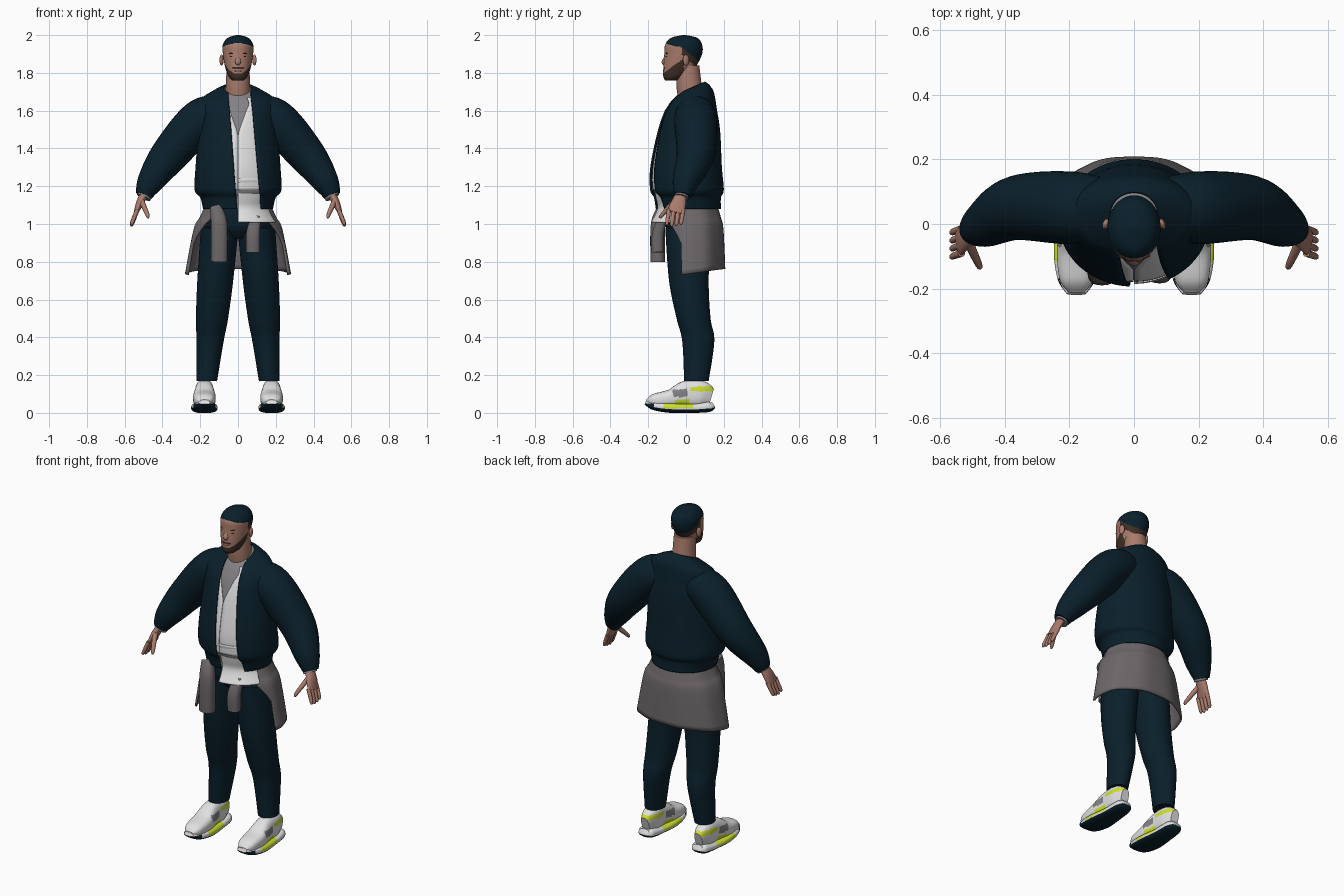
import bpy, bmesh
from math import sin, cos, asin, pi
from mathutils import Vector

if "Cube" in bpy.data.objects:
    bpy.data.objects.remove(bpy.data.objects["Cube"])


def material(name, *colour):
    mat = bpy.data.materials.new(name)
    mat.use_nodes = True
    mat.diffuse_color = (*colour, 1)
    shader = mat.node_tree.nodes["Principled BSDF"]
    shader.inputs["Base Color"].default_value = (*colour, 1)
    shader.inputs["Roughness"].default_value = 0.8
    return mat


navy = material("navy", 0.003, 0.014, 0.024)
grey = material("warm grey", 0.15, 0.135, 0.14)
light_grey = material("light grey", 0.23, 0.22, 0.23)
white = material("off white", 0.75, 0.75, 0.75)
skin = material("skin", 0.4, 0.2, 0.15)
brown = material("dark brown", 0.05, 0.03, 0.02)
lime = material("lime", 0.62, 0.75, 0.03)
lip = material("lip", 0.25, 0.1, 0.08)


def power(value, exponent):
    return abs(value) ** exponent * (1 if value >= 0 else -1)


def spline(rows, steps):
    """Smooth curve through rows of numbers."""
    out = []
    last = len(rows) - 1
    for i in range(last):
        around = (rows[max(i - 1, 0)], rows[i], rows[i + 1], rows[min(i + 2, last)])
        for k in range(steps):
            t = k / steps
            out.append([b + t / 2 * (c - a + t * (2*a - 5*b + 4*c - d + t * (3*b - a - 3*c + d)))
                        for a, b, c, d in zip(*around)])
    return out + [list(rows[last])]


def finish(ob):
    bpy.ops.object.select_all(action="DESELECT")
    bpy.context.view_layer.objects.active = ob
    ob.select_set(True)
    bpy.ops.object.shade_smooth_by_angle(angle=0.9)


def bridge(name, rings, mats, closed=True, rule=None, thick=0):
    """Join rings of points into a smooth mesh, coloured by a rule."""
    bm = bmesh.new()
    grid = [[bm.verts.new(point) for point in ring] for ring in rings]
    count = len(grid[0])
    for low, high in zip(grid, grid[1:]):
        for j in range(count if closed else count - 1):
            k = (j + 1) % count
            bm.faces.new((low[j], low[k], high[k], high[j]))
    if closed:
        bm.faces.new(grid[0][::-1])
        bm.faces.new(grid[-1])
    bm.normal_update()
    if rule:
        for face in bm.faces:
            face.material_index = rule(face.calc_center_median(), face.normal)
    mesh = bpy.data.meshes.new(name)
    bm.to_mesh(mesh)
    bm.free()
    for mat in mats:
        mesh.materials.append(mat)
    ob = bpy.data.objects.new(name, mesh)
    bpy.context.collection.objects.link(ob)
    finish(ob)
    if thick:
        ob.modifiers.new("thickness", "SOLIDIFY").thickness = thick


def shell(name, rows, mats, centre=lambda z: 0, tilt=lambda z: 0, gap=None,
          seg=64, steps=6, ripple=0, rule=None, thick=0):
    """Upright loft; rows run upwards: height, half width, front y, back y."""
    rings = []
    for z, width, front, back in spline(rows, steps):
        start, end = gap(z, width) if gap else (0, 0)
        ring = []
        for j in range(seg):
            t = start + (2 * pi + end - start) * j / (seg - 1 if gap else seg)
            wave = 1 + ripple * cos(9 * t)
            y = (front + back - (back - front) * cos(t) * wave) / 2
            ring.append((centre(z) + width * sin(t) * wave, y, z + tilt(z) * y))
        rings.append(ring)
    bridge(name, rings, mats, not gap, rule, thick)


def tube(name, rows, mats, ref=(0, 1, 0), side=1, flat=1, seg=24, steps=5, boxy=1, rule=None):
    """Loft along a path: x, y, z, radius and, if given, the radius along ref."""
    rows = [row if len(row) > 4 else (*row, row[3] * flat) for row in rows]
    path = spline(rows, steps)
    centres = [Vector((side * x, y, z)) for x, y, z, *_ in path]
    rings = []
    for i, centre in enumerate(centres):
        along = (centres[min(i + 1, len(path) - 1)] - centres[max(i - 1, 0)]).normalized()
        across = Vector(ref)
        across = (across - along * across.dot(along)).normalized()
        up = across.cross(along)
        angles = [2 * pi * j / seg for j in range(seg)]
        rings.append([centre + up * power(cos(a), boxy) * path[i][3]
                      + across * power(sin(a), boxy) * path[i][4] for a in angles])
    bridge(name, rings, mats, rule=rule)


def blob(name, location, scale, mat, turn=0):
    bpy.ops.mesh.primitive_uv_sphere_add(location=location, rotation=(0, 0, turn))
    ob = bpy.context.object
    ob.name, ob.scale = name, scale
    ob.data.materials.append(mat)
    finish(ob)


def inset(rows, depth):
    """The same profile, worn further in."""
    return [(z, width - depth, front + depth, back - depth) for z, width, front, back in rows]


# Head with cropped hair and beard
def head_colour(c, normal):
    hairline = 1.957 - max(c.y + 0.02, 0) - 3 * c.x ** 2
    beard = c.y < -0.012 and c.z < 1.887 + c.y * 0.75
    moustache = c.y < -0.1 and abs(c.x) < 0.03 and 1.822 < c.z < 1.832
    faded_side = c.y > -0.02 and c.z > hairline - 0.045
    if c.z > hairline:
        return 1
    return 2 if beard or moustache or faded_side else 0


shell("head", [(1.76, 0.03, -0.11, -0.04), (1.78, 0.05, -0.12, 0), (1.83, 0.068, -0.12, 0.05),
               (1.9, 0.08, -0.115, 0.085), (1.95, 0.08, -0.11, 0.085), (1.985, 0.055, -0.08, 0.06),
               (2, 0.01, -0.02, 0)], [skin, navy, brown], seg=80, steps=12, rule=head_colour)
shell("neck", [(1.6, 0.07, -0.03, 0.1), (1.72, 0.065, -0.05, 0.085), (1.84, 0.06, -0.05, 0.07)], [skin])
tube("nose", [(0, -0.105, 1.885, 0.008), (0, -0.118, 1.857, 0.011), (0, -0.112, 1.842, 0.006)],
     [skin], ref=(1, 0, 0), flat=1.4)
blob("mouth", (0, -0.117, 1.812), (0.02, 0.005, 0.006), lip)

# Bomber jacket body, open down the front
jacket = [(1.08, 0.185, -0.16, 0.185), (1.14, 0.2, -0.17, 0.185), (1.18, 0.23, -0.19, 0.2),
          (1.3, 0.225, -0.19, 0.19), (1.5, 0.21, -0.15, 0.18), (1.64, 0.2, -0.1, 0.155),
          (1.685, 0.14, -0.075, 0.13), (1.71, 0.075, -0.05, 0.1)]


def collar_tilt(z):
    return max(0, z - 1.6) * 4


def jacket_gap(z, width):
    rise = z - 1.08
    return asin((0.125 - 0.09 * rise) / width), asin((-0.005 - 0.075 * rise) / width)


def neck_gap(z, width):
    opening = max(0.005, (z - 1.48) * 1.9)
    return opening, -opening


def wrap_gap(z, width):
    opening = min(1.3, 0.45 + (1.12 - z) * 4)
    return opening, -opening


shell("jacket_body", jacket, [navy], tilt=collar_tilt, gap=jacket_gap, thick=0.008)

# T-shirt, overshirt with a V opening, and its loose tail on the left
shell("t_shirt", inset(jacket, 0.02), [light_grey], tilt=collar_tilt)
shell("overshirt", inset(jacket[2:-1], 0.014), [white], tilt=collar_tilt, gap=neck_gap, thick=0.003)
shell("shirt_tail", [(1.01, 0.215, -0.185, 0.18), (1.08, 0.176, -0.152, 0.17), (1.14, 0.188, -0.16, 0.17),
                     (1.24, 0.212, -0.183, 0.18)], [white], gap=lambda z, width: (0, -5.1), thick=0.005)

# Trouser top, and the shirt tied round the waist with hanging sleeves
shell("trouser_hips", [(0.92, 0.07, -0.06, 0.09), (0.99, 0.185, -0.11, 0.135), (1.12, 0.165, -0.11, 0.13)], [navy])
shell("waist_wrap", [(0.735, 0.28, -0.16, 0.21), (0.97, 0.235, -0.155, 0.2), (1.04, 0.2, -0.14, 0.185),
                     (1.12, 0.165, -0.12, 0.16)], [grey], tilt=lambda z: max(0, 1 - z) / 2,
      gap=wrap_gap, seg=80, ripple=0.01, thick=0.012)
for label, x, top, bottom, radius in (("left", 0.08, 1.04, 0.85, 0.032), ("right", -0.1, 1.09, 0.8, 0.038)):
    tube(label + "_hanging_sleeve", [(x * 1.2, -0.12, top, radius * 0.7), (x, -0.148, top - 0.09, radius),
                                     (x, -0.15, bottom, radius)], [grey], ref=(1, 0, 0), flat=1.15, boxy=0.8)


# Running shoe: dark outsole, bright midsole and collar, grey side patch
def sole_colour(c, normal):
    if normal.z < -0.25 or c.z < 0.016 or c.y < -0.17 and c.z < 0.05:
        return 1
    return 2 if -0.12 < c.y < 0.04 and c.z > 0.024 else 0


def upper_colour(c, normal):
    if c.y > 0.02 and 0.115 < c.z < 0.14 or -0.06 < c.y < 0.02 and c.z < 0.07:
        return 1
    return 2 if 0.085 < c.z < 0.125 and -0.07 < c.y < 0.01 and abs(normal.x) > 0.3 else 0


def shoe_part(name, rows, mats, side, rule):
    """Rows run from toe to heel: y, underside, top, half width."""
    tube(name, [(0.178, y, (low + high) / 2, (high - low) / 2, width) for y, low, high, width in rows],
         mats, ref=(1, 0, 0), side=side, seg=64, steps=10, boxy=0.75, rule=rule)


sole = [(-0.215, 0.045, 0.065, 0.03), (-0.17, 0.015, 0.06, 0.058), (-0.08, 0, 0.055, 0.07),
        (0.03, 0, 0.05, 0.06), (0.12, 0.005, 0.06, 0.05), (0.145, 0.03, 0.06, 0.03)]
upper = [(-0.21, 0.05, 0.07, 0.025), (-0.17, 0.03, 0.1, 0.052), (-0.08, 0.03, 0.125, 0.06),
         (0, 0.03, 0.17, 0.05), (0.08, 0.03, 0.17, 0.046), (0.135, 0.04, 0.13, 0.025)]
leg = [(0.17, 0.055, -0.01, 0.12), (0.38, 0.072, -0.02, 0.15), (0.5, 0.085, -0.05, 0.13),
       (0.7, 0.095, -0.09, 0.12), (0.98, 0.1, -0.11, 0.13)]

for side, label in ((1, "left"), (-1, "right")):
    # Ear, eye and eyebrow
    blob(label + "_ear", (side * 0.087, 0, 1.868), (0.01, 0.017, 0.029), skin, side * 0.35)
    for part, z, length in (("_eye", 1.886, 0.012), ("_eyebrow", 1.903, 0.018)):
        blob(label + part, (side * 0.032, -0.104, z), (length, 0.004, 0.004), brown, side * 0.3)

    # Leg, leaning outwards to the shoe
    shell(label + "_trouser_leg", leg, [navy], centre=lambda z: side * (0.18 - 0.085 * z))
    shoe_part(label + "_sole", sole, [white, navy, lime], side, sole_colour)
    shoe_part(label + "_shoe_upper", upper, [white, lime, light_grey], side, upper_colour)

    # Jacket sleeve narrowing to a cuff
    tube(label + "_jacket_sleeve", [(0.06, 0.05, 1.58, 0.085), (0.19, 0.05, 1.555, 0.112), (0.36, 0.05, 1.37, 0.1),
                                    (0.46, 0, 1.23, 0.072), (0.5, -0.02, 1.15, 0.044)],
         [navy], side=side, seg=32, steps=8)
    tube(label + "_cuff_lining", [(0.49, -0.02, 1.16, 0.04), (0.5, -0.025, 1.14, 0.038)], [light_grey], side=side)

    # Hand
    tube(label + "_palm", [(0.495, -0.025, 1.16, 0.022, 0.028), (0.52, -0.04, 1.11, 0.02, 0.04),
                           (0.54, -0.055, 1.06, 0.012, 0.045)], [skin], side=side)
    for k in range(4):
        y, tip = -0.09 + 0.025 * k, 0.985 + 0.007 * abs(k - 1.3)
        tube(f"{label}_finger_{k + 1}", [(0.533, y, 1.075, 0.012), (0.56, y - 0.01, tip + 0.015, 0.01),
                                         (0.564, y - 0.014, tip, 0.004)], [skin], side=side, seg=12)
    tube(label + "_thumb", [(0.51, -0.06, 1.12, 0.015), (0.48, -0.125, 1.05, 0.011), (0.476, -0.136, 1.03, 0.004)],
         [skin], side=side, seg=12)
